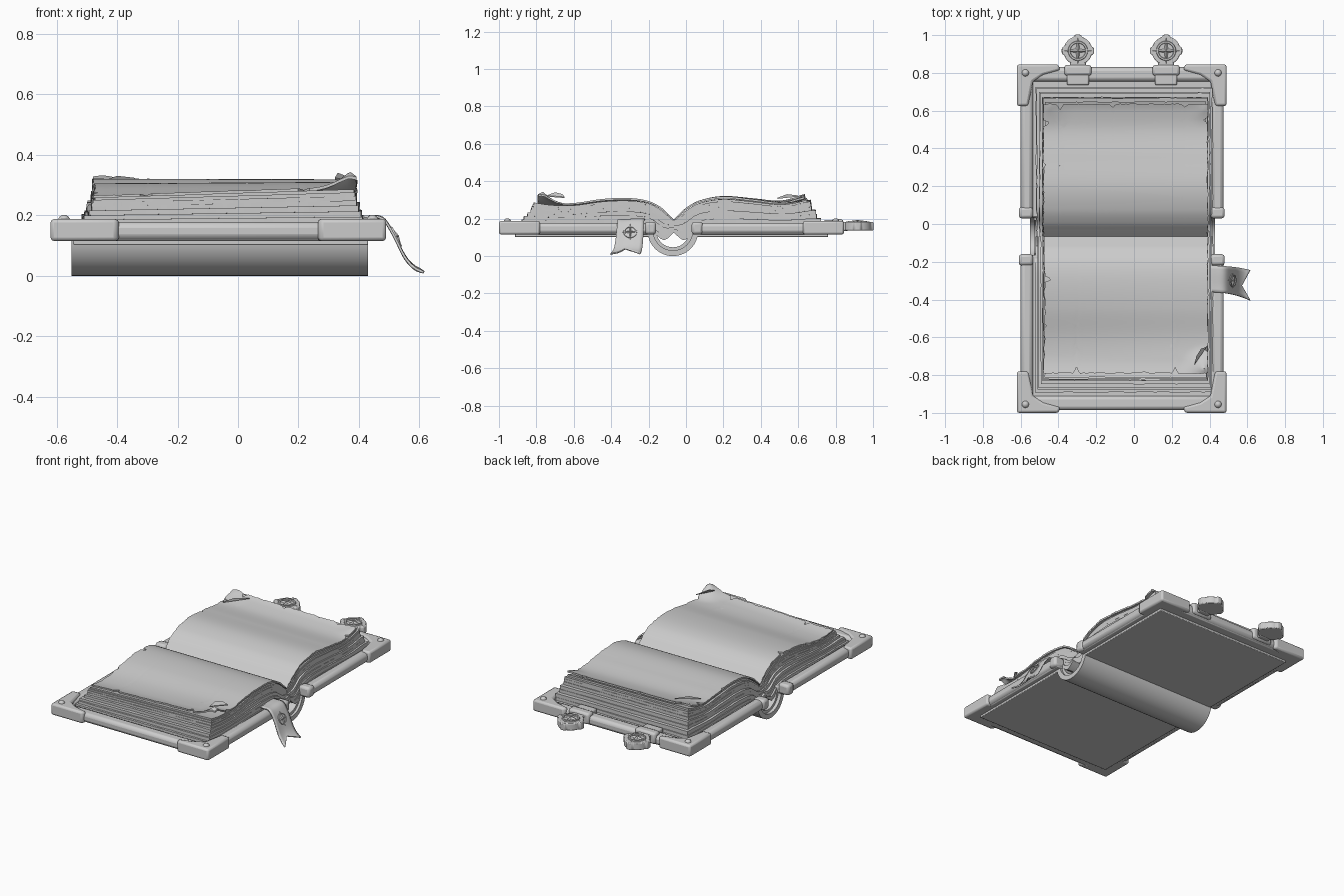
import bpy, bmesh, math, random
from mathutils import Vector, Matrix

random.seed(4)
if "Cube" in bpy.data.objects:
    bpy.data.objects.remove(bpy.data.objects["Cube"])

grey = bpy.data.materials.new("stone grey")
grey.use_nodes = True
GREY = (0.6, 0.6, 0.6, 1)
grey.diffuse_color = GREY
grey.node_tree.nodes["Principled BSDF"].inputs["Base Color"].default_value = GREY


def finish(name, bm, bevel=0, angle=35, solid=0):
    bmesh.ops.recalc_face_normals(bm, faces=bm.faces)
    mesh = bpy.data.meshes.new(name)
    bm.to_mesh(mesh)
    bm.free()
    mesh.materials.append(grey)
    ob = bpy.data.objects.new(name, mesh)
    bpy.context.collection.objects.link(ob)
    if solid:
        m = ob.modifiers.new("thickness", "SOLIDIFY")
        m.thickness, m.offset = solid, 0
    if bevel:
        m = ob.modifiers.new("bevel", "BEVEL")
        m.width, m.segments = bevel, 2
    bpy.ops.object.select_all(action="DESELECT")
    ob.select_set(True)
    bpy.context.view_layer.objects.active = ob
    bpy.ops.object.shade_smooth_by_angle(angle=math.radians(angle))
    return ob


def box(name, lo, hi, bevel=0.008):
    bm = bmesh.new()
    lo, hi = Vector(lo), Vector(hi)
    mat = Matrix.Translation((lo + hi) / 2) @ Matrix.Diagonal((*(hi - lo), 1))
    bmesh.ops.create_cube(bm, size=1, matrix=mat)
    return finish(name, bm, bevel)


def prism(name, outline, direction, bevel=0):
    bm = bmesh.new()
    face = bm.faces.new([bm.verts.new(p) for p in outline])
    ext = bmesh.ops.extrude_face_region(bm, geom=[face])["geom"]
    bmesh.ops.translate(bm, vec=direction, verts=[v for v in ext if isinstance(v, bmesh.types.BMVert)])
    return finish(name, bm, bevel)


def curve(points, d):
    """Smoothly interpolated height (Catmull-Rom) through (distance, height) points."""
    n = len(points)
    i = max([k for k in range(n - 1) if points[k][0] <= d], default=0)
    a, b = points[i], points[i + 1]
    p, q = points[max(i - 1, 0)], points[min(i + 2, n - 1)]
    w, h = b[0] - a[0], 0
    t = min(max((d - a[0]) / w, 0), 1)
    m0 = (b[1] - p[1]) / (b[0] - p[0]) * w
    m1 = (q[1] - a[1]) / (q[0] - a[0]) * w
    return ((2*t**3 - 3*t*t + 1) * a[1] + (t**3 - 2*t*t + t) * m0
            + (3*t*t - 2*t**3) * b[1] + (t**3 - t*t) * m1)


# Cover halves: board, lower panel, raised rim and corner caps
CORNER = [(0, 0), (.22, 0), (.23, .03), (.14, .055), (.085, .09), (.06, .22), (0, .22)]


def cover(side, inner, outer):
    s = 1 if outer > 0 else -1

    def slab(name, x0, x1, y0, y1, z0, z1, bevel=0.008):
        box(f"{side}_{name}", (x0, min(y0, y1), z0), (x1, max(y0, y1), z1), bevel)

    slab("board", -.58, .46, inner, outer - s * .03, .115, .145)
    slab("lower_panel", -.545, .43, inner + s * .01, outer - s * .085, .102, .12, .004)
    for name, x0, x1 in (("right_rim", -.60, -.535), ("left_rim", .41, .475)):
        slab(name, x0, x1, inner, outer - s * .02, .118, .178, .02)
    slab("edge_rim", -.59, .465, outer - s * .015, outer - s * .09, .118, .178, .02)
    slab("inner_step", -.54, .42, inner, outer - s * .08, .13, .158, .006)
    for name, x, d in (("right", -.62, 1), ("left", .49, -1)):
        prism(f"{side}_{name}_corner", [(x + d * a, outer - s * b, .115) for a, b in CORNER],
              (0, 0, .073), .012)
        slab(f"{name}_rim_tip", x + d * .01, x + d * .085, inner - s * .005, inner + s * .055,
             .116, .183, .015)
        # domed rivet on each corner
        bm = bmesh.new()
        bmesh.ops.create_uvsphere(bm, u_segments=12, v_segments=8, radius=.02,
                                  matrix=Matrix.Translation((x + d * .045, outer - s * .045, .182)))
        finish(f"{side}_{name}_rivet", bm)


cover("front", -.165, -1.0)
cover("rear", .035, .845)


# Rounded spine with an inner lining
def half_tube(name, r_out, r_in, x0, x1):
    arc = [math.pi * (1 + i / 28) for i in range(29)]
    outline = [(x0, -.07 + r * math.cos(a), .135 + r * math.sin(a))
               for r, angles in ((r_out, arc), (r_in, arc[::-1])) for a in angles]
    prism(name, outline, (x1 - x0, 0, 0))


half_tube("spine", .135, .105, -.55, .43)
half_tube("spine_lining", .106, .088, -.53, .415)


# Page stacks: worn sheets layered from a flat base to a wavy top
GUTTER = -.065
BASE = [(0, .125), (.055, .085), (.12, .135), (.2, .15), (.9, .15)]
TOP = {-1: [(0, .195), (.03, .225), (.07, .262), (.14, .295), (.24, .308), (.38, .3), (.54, .272),
            (.66, .27), (.75, .285)],
       1: [(0, .195), (.03, .225), (.07, .262), (.14, .298), (.26, .32), (.42, .307), (.56, .292),
           (.66, .305), (.72, .325)]}


def ragged(n, amount, tears):
    walk, out = 0, []
    for i in range(n + 1):
        walk = .7 * walk + random.uniform(-amount, amount)
        u = i / n
        out.append(walk + sum(depth * max(0, 1 - abs(u - pos) / .018) for pos, depth in tears))
    return out


def sheet(name, s, t0, t1, x0, x1, reach, wear, tears=((), (), ()), curls=(), nu=36, nv=30):
    bm = bmesh.new()
    fore = ragged(nu, wear, tears[0])
    right = ragged(nv, wear, tears[1])
    left = ragged(nv, wear, tears[2])
    layers = []
    for t in (t0, t1):
        grid = []
        for j in range(nv + 1):
            row = []
            for i in range(nu + 1):
                u, v = i / nu, (j / nv) ** 1.2
                x = (x0 + right[j]) * (1 - u) + (x1 - left[j]) * u
                d = v * (reach - fore[i])
                low, high = curve(BASE, d), curve(TOP[s], d)
                high += (.035 if s < 0 else -.012) * (x + .05) * min(1, v * v * 1.3)
                z = low + (high - low) * t
                for cx, cd, size, lift in curls:
                    k = max(0, 1 - math.hypot(x - cx, d - cd) / size)
                    z += lift * k * k
                row.append(bm.verts.new((x, GUTTER + s * d, z)))
            grid.append(row)
        layers.append(grid)
    for g in layers:
        for j in range(nv):
            for i in range(nu):
                bm.faces.new((g[j][i], g[j][i+1], g[j+1][i+1], g[j+1][i]))
    a, b = layers
    rim = ([(0, i) for i in range(nu)] + [(j, nu) for j in range(nv)]
           + [(nv, i) for i in range(nu, 0, -1)] + [(j, 0) for j in range(nv, 0, -1)])
    for (j, i), (k, l) in zip(rim, rim[1:] + rim[:1]):
        bm.faces.new((a[j][i], a[k][l], b[k][l], b[j][i]))
    finish(name, bm, angle=40)


LAYERS = [0, .16, .3, .42, .55, .66, .76, .84, .91]
for s, side, reach in ((-1, "front", .83), (1, "rear", .80)):
    for k, (t0, t1) in enumerate(zip(LAYERS, LAYERS[1:])):
        inset = .055 * t0 + random.uniform(0, .01)
        sheet(f"{side}_page_layer_{k + 1}", s, t0, t1, -.525 + inset, .42 - inset * .7,
              reach - 1.6 * inset, .0015)
sheet("front_top_page", -1, .93, 1, -.475, .39, .725, .003,
      (((.2, .035), (.8, .03)), ((.38, .04), (.7, .015)), ((.85, .02),)),
      ((.37, .70, .13, .055),), 90, 70)
sheet("rear_top_page", 1, .93, 1, -.48, .39, .70, .003,
      (((.1, .03), (.42, .02), (.86, .015)), ((.88, .04), (.6, .012)), ((.9, .02),)),
      ((-.45, .68, .14, .012), (.37, .67, .1, .012)), 90, 70)

# Folded dog-ears lying on the page corners
prism("front_folded_corner", [(.32, -.745, .318), (.385, -.65, .31), (.355, -.66, .325), (.33, -.70, .335)],
      (0, 0, .006))
prism("rear_folded_corner", [(-.45, .49, .306), (-.34, .60, .318), (-.40, .54, .325)], (0, 0, .006))


# Raised compass emblem, shared by the clasps and the ribbon
def emblem(name, size, place):
    bm = bmesh.new()
    rings = [[bm.verts.new((size * r * math.cos(a), size * r * math.sin(a), z))
              for a in (math.tau * i / 32 for i in range(32))]
             for r, z in ((.55, 0), (.58, .006), (.7, .006), (.73, 0))]
    for p, q in zip(rings, rings[1:]):
        for i in range(32):
            bm.faces.new((p[i], p[(i+1) % 32], q[(i+1) % 32], q[i]))
    star = [bm.verts.new((size * r * math.cos(a), size * r * math.sin(a), 0))
            for r, a in ((.2 if i % 2 else 1, math.pi * i / 4) for i in range(8))]
    peak = bm.verts.new((0, 0, .012))
    for i in range(8):
        bm.faces.new((star[i], star[(i+1) % 8], peak))
    bm.transform(place)
    finish(name, bm)


# Clasps at the rear edge
for side, x in (("right", -.297), ("left", .17)):
    y = .917
    outline = []
    for i in range(64):
        a = math.tau * i / 64
        r = .086 if abs(math.sin(2 * a)) < .5 else .076
        outline.append((x + r * math.cos(a), y + r * math.sin(a), .137))
    prism(f"{side}_clasp_disc", outline, (0, 0, .045), .005)
    emblem(f"{side}_clasp_emblem", .072, Matrix.Translation((x, y, .182)))
    box(f"{side}_clasp_neck", (x - .042, .80, .135), (x + .042, .87, .182))
    box(f"{side}_clasp_plate", (x - .058, .735, .13), (x + .058, .795, .192))
    box(f"{side}_clasp_hinge", (x - .072, .785, .125), (x + .072, .842, .197), .014)

# Ribbon bookmark with a swallow tail
PATH = [(.34, .19), (.43, .195), (.48, .188), (.515, .135), (.55, .065), (.58, .03), (.615, .012)]
bm = bmesh.new()
rows = []
for j in range(31):
    row = []
    for i in range(9):
        w = i / 4 - 1
        f = j / 30
        x = .34 + f * (.275 - .045 * (1 - abs(w)) * f ** 4)
        row.append(bm.verts.new((x, -.29 - .035 * f ** 3 + w * (.07 + .01 * f ** 3),
                                 curve(PATH, x) + .004 * math.sin(3 * w) * f)))
    rows.append(row)
for p, q in zip(rows, rows[1:]):
    for i in range(8):
        bm.faces.new((p[i], p[i+1], q[i+1], q[i]))
finish("ribbon", bm, solid=.008)
emblem("ribbon_emblem", .05, Matrix.Translation((.521, -.298, .128)) @ Matrix.Rotation(1.1, 4, "Y"))
